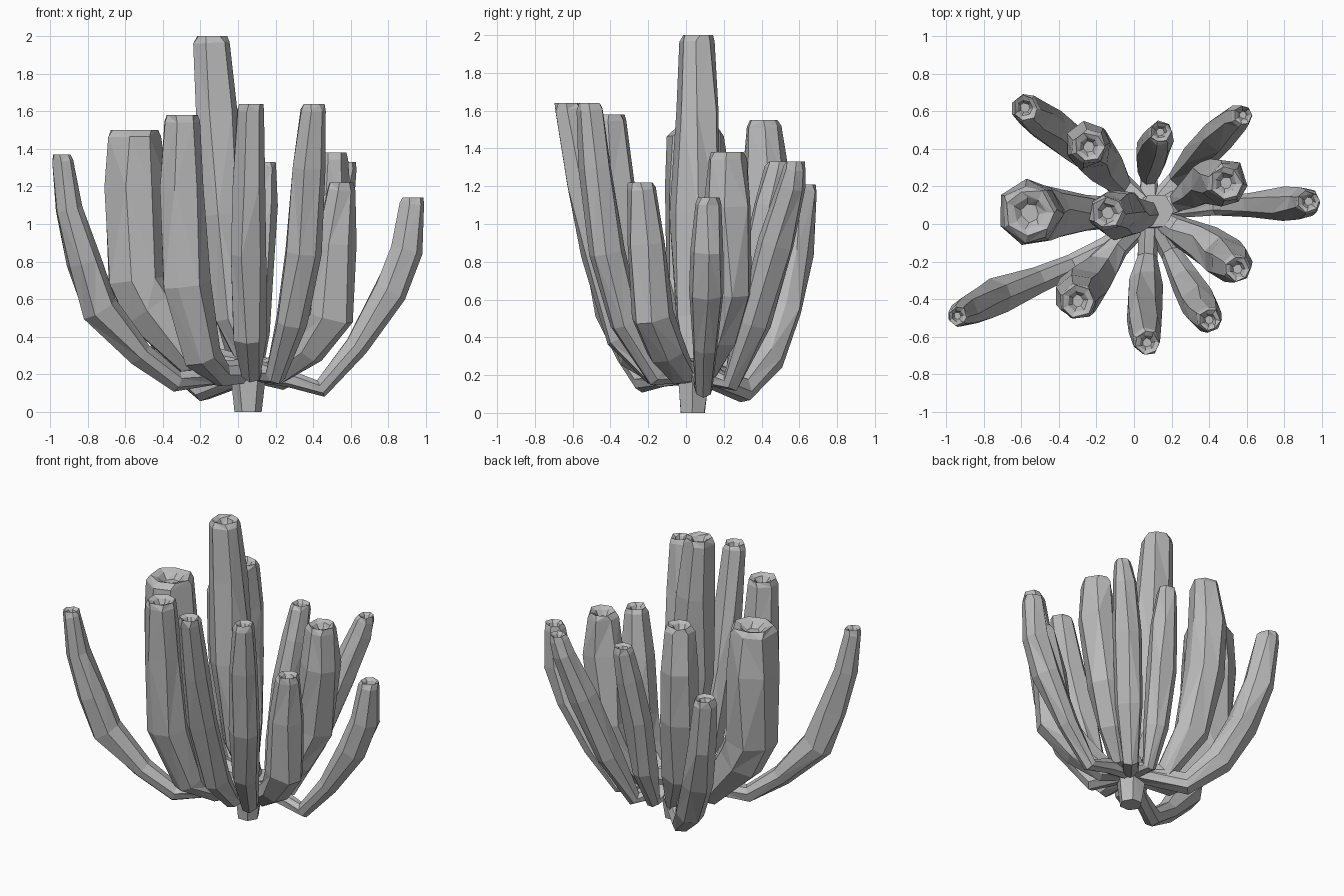
import bpy
import bmesh
import math
import random
from mathutils import Vector

random.seed(4)

# Remove the default cube
cube = bpy.data.objects.get("Cube")
if cube:
    bpy.data.objects.remove(cube, do_unlink=True)

# Single grey material
GREY = (0.5, 0.5, 0.5, 1.0)
grey = bpy.data.materials.new("plain grey")
grey.use_nodes = True
grey.diffuse_color = GREY
grey.node_tree.nodes["Principled BSDF"].inputs["Base Color"].default_value = GREY

UP = Vector((0, 0, 1))
HUB = (0.08, 0.06, 0.22, 0.06)


def add_ring(bm, centre, radius, direction, sides, wobble):
    """Slightly irregular ring of vertices facing along the direction."""
    turn = UP.rotation_difference(direction)
    ring = []
    for i in range(sides):
        angle = math.tau * (i + random.uniform(-wobble, wobble) * 2) / sides
        reach = radius * (1.07 + random.uniform(-wobble, wobble))
        offset = Vector((math.cos(angle), math.sin(angle), 0)) * reach
        ring.append(bm.verts.new(centre + turn @ offset))
    return ring


def bridge(bm, low, high):
    """Join two rings with triangles, choosing diagonals at random."""
    count = len(low)
    for i in range(count):
        j = (i + 1) % count
        if random.random() < 0.5:
            bm.faces.new((low[i], low[j], high[j]))
            bm.faces.new((low[i], high[j], high[i]))
        else:
            bm.faces.new((low[i], low[j], high[i]))
            bm.faces.new((low[j], high[j], high[i]))


def finish(bm, name):
    bmesh.ops.recalc_face_normals(bm, faces=bm.faces)
    mesh = bpy.data.meshes.new(name)
    bm.to_mesh(mesh)
    bm.free()
    mesh.materials.append(grey)
    part = bpy.data.objects.new(name, mesh)
    bpy.context.collection.objects.link(part)


def make_tube(name, *points, sides=7):
    """Faceted tube from the hub along points (x, y, z, radius), hollow at the tip."""
    path = [HUB, *points]
    centres = [Vector(p[:3]) for p in path]
    radii = [p[3] for p in path]
    tip, width = centres[-1].copy(), radii[-1]
    heading = (centres[-1] - centres[-2]).normalized()
    centres[-1] = tip - heading * 0.035
    bm = bmesh.new()
    rings = []
    for i, centre in enumerate(centres):
        before = centres[max(i - 1, 0)]
        after = centres[min(i + 1, len(centres) - 1)]
        direction = (after - before).normalized()
        rings.append(add_ring(bm, centre, radii[i], direction, sides, 0.08))
    # Rounded rim, then the shallow sunken mouth
    for drop, scale in ((0, 0.84), (0.015, 0.55), (0.05, 0.32)):
        rings.append(add_ring(bm, tip - UP * drop, width * scale, UP, sides, 0.1))
    for low, high in zip(rings, rings[1:]):
        bridge(bm, low, high)
    bm.faces.new(rings[0])
    bm.faces.new(rings[-1])
    finish(bm, name)


# Short stem below the tubes, leaning to the left at the top
bm = bmesh.new()
stem = [add_ring(bm, Vector((x, y, z)), r, UP, 6, 0.03)
        for x, y, z, r in ((0.055, 0.035, 0, 0.068), (0.055, 0.04, 0.18, 0.088),
                           (0.12, 0.07, 0.29, 0.09))]
for low, high in zip(stem, stem[1:]):
    bridge(bm, low, high)
bm.faces.new(stem[0])
bm.faces.new(stem[-1])
finish(bm, "stem")

# Central tube
make_tube("centre_tube", (-0.02, 0.05, 0.5, 0.1), (-0.08, 0.05, 1.05, 0.125),
          (-0.12, 0.06, 1.6, 0.115), (-0.14, 0.06, 2, 0.094))

# Tubes on the right side
make_tube("broad_right_tube", (-0.24, 0.06, 0.27, 0.095),
          (-0.47, 0.06, 0.55, 0.145), (-0.535, 0.06, 0.7, 0.157),
          (-0.55, 0.06, 1.2, 0.163), (-0.555, 0.06, 1.5, 0.143))
make_tube("long_right_tube", (-0.14, -0.11, 0.19, 0.045),
          (-0.33, -0.22, 0.165, 0.055), (-0.52, -0.3, 0.31, 0.065),
          (-0.74, -0.39, 0.55, 0.095), (-0.82, -0.43, 0.8, 0.09),
          (-0.9, -0.47, 1.08, 0.073), (-0.94, -0.49, 1.37, 0.056))

# Tubes at the front
make_tube("front_right_tube", (-0.09, -0.12, 0.2, 0.065),
          (-0.19, -0.26, 0.3, 0.098), (-0.28, -0.36, 0.68, 0.12),
          (-0.3, -0.39, 1.2, 0.115), (-0.3, -0.41, 1.58, 0.095))
make_tube("front_tube", (0.07, -0.18, 0.21, 0.055), (0.06, -0.33, 0.4, 0.085),
          (0.05, -0.46, 0.85, 0.092), (0.06, -0.55, 1.22, 0.085),
          (0.07, -0.63, 1.64, 0.07))
make_tube("front_left_tube", (0.2, -0.16, 0.2, 0.055),
          (0.28, -0.32, 0.48, 0.08), (0.35, -0.42, 0.85, 0.092),
          (0.38, -0.48, 1.3, 0.085), (0.4, -0.51, 1.64, 0.065))

# Tubes on the left side
make_tube("short_left_tube", (0.22, -0.03, 0.22, 0.07),
          (0.37, -0.1, 0.34, 0.1), (0.49, -0.18, 0.51, 0.115),
          (0.52, -0.21, 0.9, 0.1), (0.55, -0.24, 1.22, 0.074))
make_tube("long_left_tube", (0.27, 0.08, 0.18, 0.045),
          (0.44, 0.09, 0.125, 0.045), (0.63, 0.1, 0.35, 0.065),
          (0.81, 0.11, 0.64, 0.09), (0.9, 0.11, 0.86, 0.083),
          (0.93, 0.12, 1.14, 0.065))
make_tube("inner_left_tube", (0.23, 0.12, 0.23, 0.055),
          (0.33, 0.18, 0.4, 0.088), (0.42, 0.235, 0.64, 0.118),
          (0.48, 0.22, 1.1, 0.12), (0.49, 0.22, 1.38, 0.095))

# Tubes at the back
make_tube("back_left_tube", (0.23, 0.24, 0.16, 0.05),
          (0.34, 0.36, 0.48, 0.085), (0.46, 0.48, 0.9, 0.09),
          (0.55, 0.56, 1.2, 0.072), (0.58, 0.58, 1.33, 0.056))
make_tube("back_tube", (0.08, 0.24, 0.18, 0.045), (0.09, 0.32, 0.42, 0.075),
          (0.105, 0.39, 0.8, 0.088), (0.13, 0.45, 1.1, 0.08),
          (0.14, 0.49, 1.33, 0.062))
make_tube("inner_back_tube", (-0.07, 0.21, 0.2, 0.065),
          (-0.18, 0.34, 0.48, 0.105), (-0.24, 0.41, 0.9, 0.12),
          (-0.25, 0.42, 1.25, 0.115), (-0.24, 0.41, 1.55, 0.09))
make_tube("back_right_tube", (-0.18, 0.3, 0.125, 0.065),
          (-0.33, 0.43, 0.29, 0.09), (-0.45, 0.52, 0.55, 0.092),
          (-0.53, 0.58, 0.85, 0.09), (-0.58, 0.62, 1.21, 0.075))
